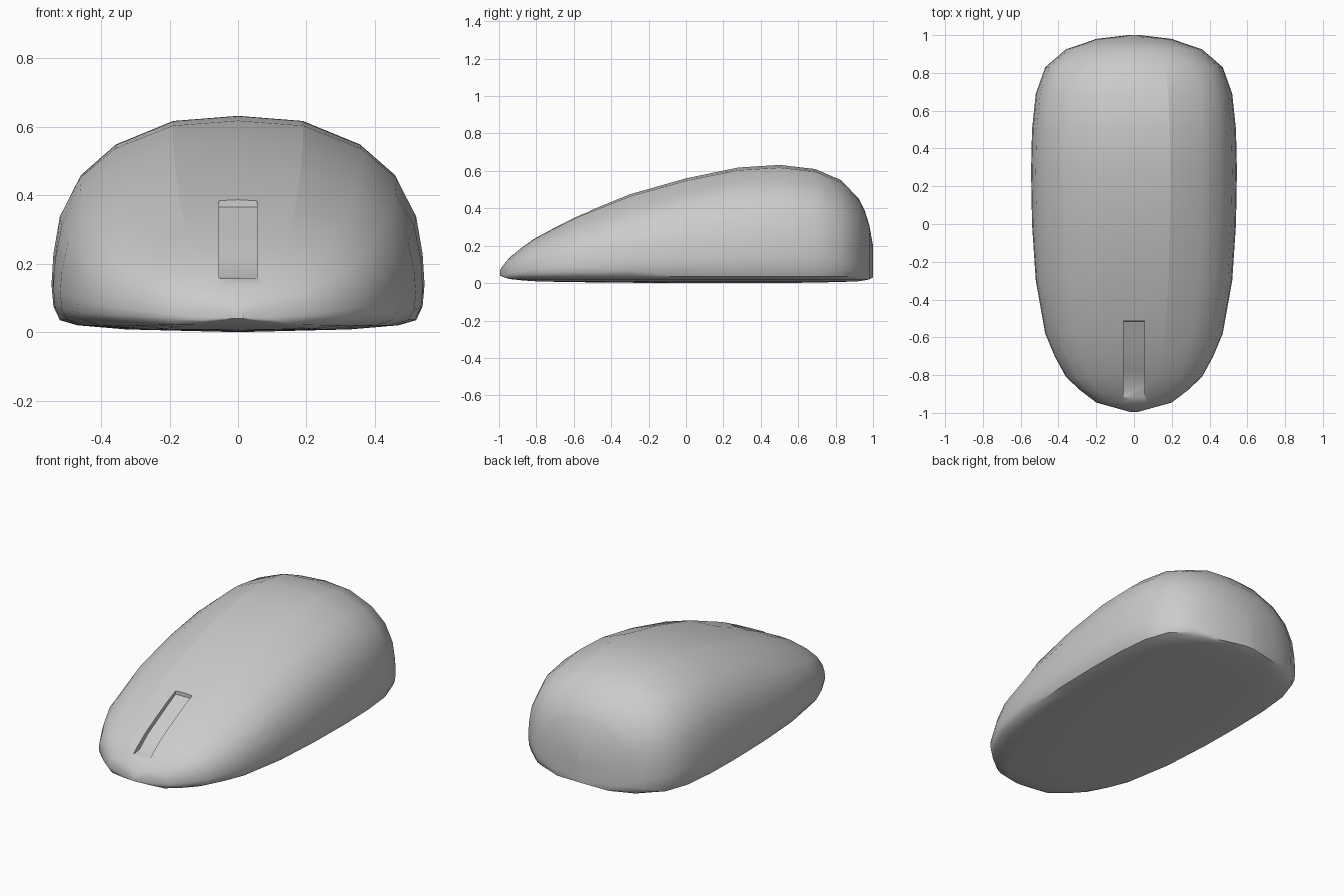
import bpy, bmesh, math

if "Cube" in bpy.data.objects:
    bpy.data.objects.remove(bpy.data.objects["Cube"])

grey = bpy.data.materials.new("plain grey")
grey.use_nodes = True
COLOUR = (0.6, 0.6, 0.6, 1)
grey.diffuse_color = COLOUR
grey.node_tree.nodes["Principled BSDF"].inputs["Base Color"].default_value = COLOUR

# Lengthwise stations: y, half width, top height, underside height
STATIONS = [
    (-.995, .02, .07, .04), (-.97, .11, .105, .03), (-.945, .2, .135, .022),
    (-.88, .285, .19, .015), (-.81, .36, .24, .01), (-.7, .42, .30, .007),
    (-.58, .47, .36, .005), (-.3, .52, .475, .002), (0, .54, .56, 0),
    (.28, .545, .618, 0), (.5, .54, .632, 0), (.69, .52, .61, .003),
    (.83, .47, .55, .006), (.925, .36, .45, .01), (.955, .27, .39, .015),
    (.98, .2, .31, .02), (1, .03, .2, .03),
]
# Half arch from crown to rim, as fractions of width and height above the rim
ARCH = [(0, 1), (.35, .975), (.66, .86), (.85, .71), (.955, .52),
        (.99, .33), (1, .18), (.99, .07), (.955, 0)]
# Shallow underside from the rim inwards: width fraction, height
UNDER = [(.86, .02), (.6, .008), (0, 0)]
RIM = .035


def section(y, w, top, low):
    """Closed ring of points, starting at the crown and going round by +x."""
    rim = max(RIM, low)
    half = [(f * w, rim + (top - rim) * g) for f, g in ARCH]
    half += [(f * w, max(z, low)) for f, z in UNDER]
    ring = half + [(-x, z) for x, z in half[-2:0:-1]]
    return [(x, y, z) for x, z in ring]


def finish(bm, name):
    bmesh.ops.recalc_face_normals(bm, faces=bm.faces)
    mesh = bpy.data.meshes.new(name)
    bm.to_mesh(mesh)
    bm.free()
    mesh.materials.append(grey)
    ob = bpy.data.objects.new(name, mesh)
    bpy.context.collection.objects.link(ob)
    return ob


# Shell: loft the stations
bm = bmesh.new()
rings = [[bm.verts.new(p) for p in section(*s)] for s in STATIONS]
n = len(rings[0])
for a, b in zip(rings, rings[1:]):
    for i in range(n):
        j = (i + 1) % n
        bm.faces.new((a[i], a[j], b[j], b[i]))
bm.faces.new(rings[0])
bm.faces.new(rings[-1])

# Creases that bound the raised centre panel
for a, b in zip(rings, rings[1:]):
    if a[0].co.y > -.75 and b[0].co.y < .9:
        for i in (1, n - 1):
            bm.edges.get((a[i], b[i])).smooth = False
shell = finish(bm, "mouse_shell")

# Wheel slot: a prism whose floor follows the nose
SLOT = [(-.935, .155), (-.86, .163), (-.78, .225), (-.65, .295),
        (-.515, .365), (-.51, .5), (-.935, .5)]
bm = bmesh.new()
face = bm.faces.new([bm.verts.new((-.055, y, z)) for y, z in SLOT])
side = bmesh.ops.extrude_face_region(bm, geom=[face])["geom"]
bmesh.ops.translate(bm, vec=(.11, 0, 0),
                    verts=[v for v in side if isinstance(v, bmesh.types.BMVert)])
cutter = finish(bm, "slot_cutter")
cutter.hide_render = True

bpy.context.view_layer.objects.active = shell
shell.select_set(True)
cut = shell.modifiers.new("wheel_slot", 'BOOLEAN')
cut.operation = 'DIFFERENCE'
cut.solver = 'EXACT'
cut.object = cutter
bpy.ops.object.modifier_apply(modifier=cut.name)
bpy.data.objects.remove(cutter)
bpy.ops.object.shade_smooth_by_angle(angle=math.radians(40))
